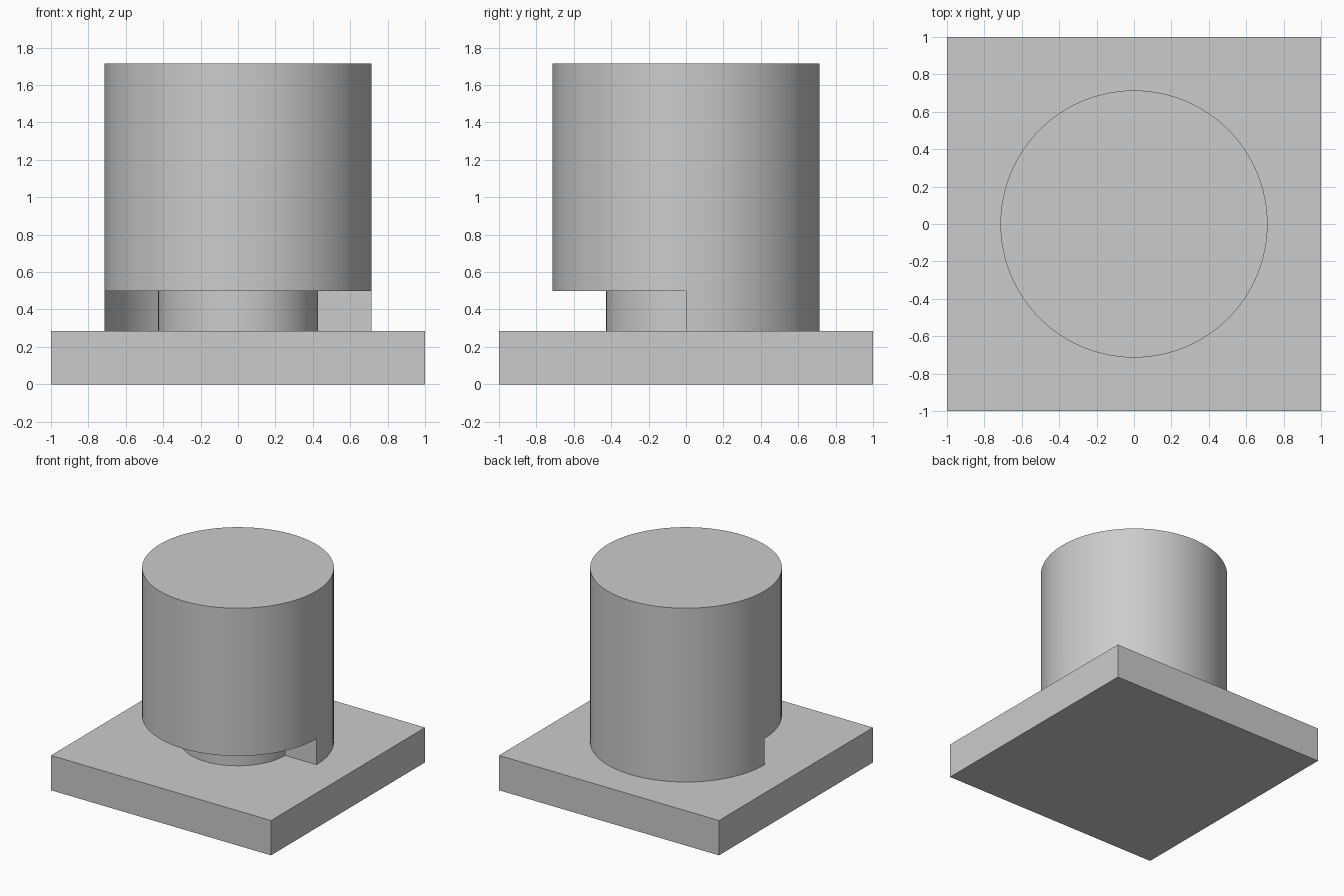
import bpy, bmesh, math

if "Cube" in bpy.data.objects:
    bpy.data.objects.remove(bpy.data.objects["Cube"])

BASE_TOP, SLOT_TOP, BODY_TOP = 0.286, 0.5, 1.714
BODY_R, NECK_R = 0.714, 0.428
SEG = 96

grey = bpy.data.materials.new("plain grey")
grey.diffuse_color = (0.6, 0.6, 0.6, 1)
grey.use_nodes = True
grey.node_tree.nodes["Principled BSDF"].inputs["Base Color"].default_value = grey.diffuse_color


def arc(radius, start, end, steps):
    return [(radius * math.cos(a), radius * math.sin(a))
            for a in (start + (end - start) * i / steps for i in range(steps + 1))]


def prism(name, outline, z0, z1):
    """Extrude a flat outline upward into a solid."""
    bm = bmesh.new()
    face = bm.faces.new([bm.verts.new((x, y, z0)) for x, y in outline])
    top = bmesh.ops.extrude_face_region(bm, geom=[face], use_keep_orig=True)
    bmesh.ops.translate(bm, vec=(0, 0, z1 - z0),
                        verts=[v for v in top["geom"] if isinstance(v, bmesh.types.BMVert)])
    bmesh.ops.recalc_face_normals(bm, faces=bm.faces)
    mesh = bpy.data.meshes.new(name)
    bm.to_mesh(mesh)
    bm.free()
    mesh.materials.append(grey)
    obj = bpy.data.objects.new(name, mesh)
    bpy.context.collection.objects.link(obj)
    return obj


# Square base plate
prism("base_plate", [(-1, -1), (1, -1), (1, 1), (-1, 1)], 0, BASE_TOP)

# Round body, with a half-ring slot cut under its front half
body = prism("round_body", arc(BODY_R, 0, 2 * math.pi, SEG)[:-1], BASE_TOP, BODY_TOP)
ring = arc(0.9, math.pi, 2 * math.pi, SEG // 2) + arc(NECK_R, 2 * math.pi, math.pi, SEG // 2)
cutter = prism("slot_cutter", ring, BASE_TOP - 0.1, SLOT_TOP)
cutter.hide_render = True

cut = body.modifiers.new("front_slot", "BOOLEAN")
cut.operation = "DIFFERENCE"
cut.solver = "EXACT"
cut.object = cutter
bpy.context.view_layer.objects.active = body
body.select_set(True)
bpy.ops.object.modifier_apply(modifier=cut.name)
bpy.data.objects.remove(cutter)

# Smooth walls, crisp rims
bpy.ops.object.shade_smooth_by_angle(angle=math.radians(30))
